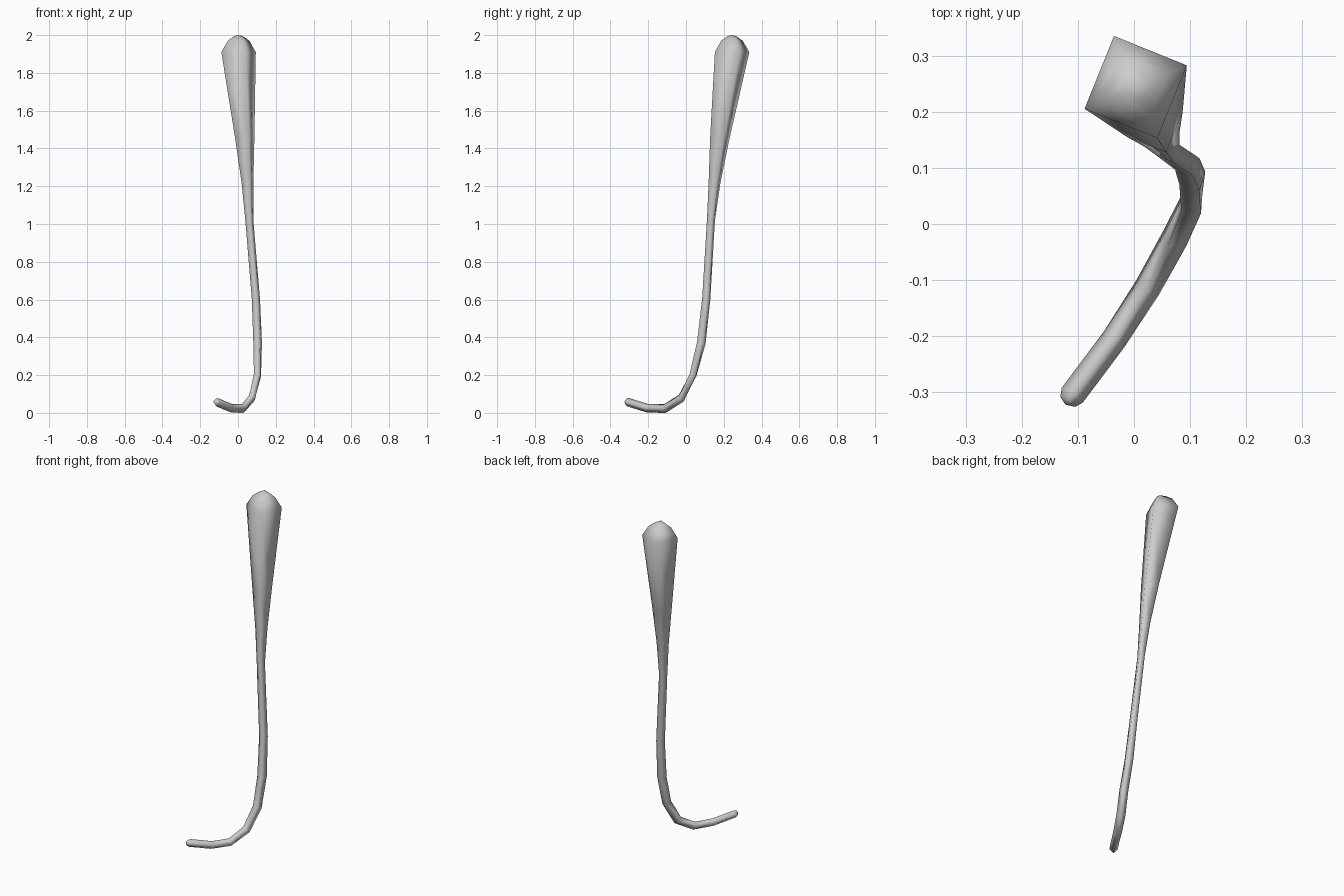
import bpy, bmesh
from math import radians, cos, sin
from mathutils import Vector

if "Cube" in bpy.data.objects:
    bpy.data.objects.remove(bpy.data.objects["Cube"])

# Centre line from the bulb top to the hooked tip: x, y, z, corner radius, twist angle
RINGS = [
    (0.003, 0.243, 1.995, 0.024, 23),
    (0.003, 0.243, 1.970, 0.062, 23),
    (0.003, 0.244, 1.910, 0.099, 23),
    (0.036, 0.178, 1.450, 0.055, 23),
    (0.050, 0.151, 1.220, 0.034, 23),
    (0.060, 0.132, 1.020, 0.023, 23),
    (0.095, 0.107, 0.600, 0.024, 25),
    (0.104, 0.081, 0.370, 0.026, 28),
    (0.103, 0.037, 0.200, 0.025, 40),
    (0.073, -0.025, 0.078, 0.025, 50),
    (0.025, -0.112, 0.023, 0.024, 56),
    (-0.035, -0.205, 0.025, 0.023, 55),
    (-0.110, -0.305, 0.056, 0.023, 55),
    (-0.118, -0.317, 0.060, 0.016, 55),
]
SIDES = 4
down = Vector((0, 0, -1))
pts = [Vector(r[:3]) for r in RINGS]

# Four-sided sweep, each section turned square to the centre line
bm = bmesh.new()
loops = []
for i, (x, y, z, radius, twist) in enumerate(RINGS):
    before = (pts[i] - pts[i - 1]).normalized() if i else down
    after = (pts[i + 1] - pts[i]).normalized() if i < len(pts) - 1 else before
    tangent = down if i < 3 else (before + after).normalized()
    turn = down.rotation_difference(tangent)
    loop = []
    for k in range(SIDES):
        a = radians(twist) + k * radians(360 / SIDES)
        loop.append(bm.verts.new(pts[i] + turn @ Vector((radius * cos(a), radius * sin(a), 0))))
    loops.append(loop)
for a, b in zip(loops, loops[1:]):
    for k in range(SIDES):
        n = (k + 1) % SIDES
        bm.faces.new((a[k], a[n], b[n], b[k]))

# Pointed centres close both rounded ends
for loop, tip in ((loops[0], (0.003, 0.243, 2.0)), (loops[-1], (-0.122, -0.322, 0.062))):
    v = bm.verts.new(tip)
    for k in range(SIDES):
        bm.faces.new((loop[k], loop[(k + 1) % SIDES], v))

bmesh.ops.recalc_face_normals(bm, faces=bm.faces)
for f in bm.faces:
    f.smooth = True
mesh = bpy.data.meshes.new("hooked_stalk")
bm.to_mesh(mesh)
bm.free()
stalk = bpy.data.objects.new("hooked_stalk", mesh)
bpy.context.collection.objects.link(stalk)
